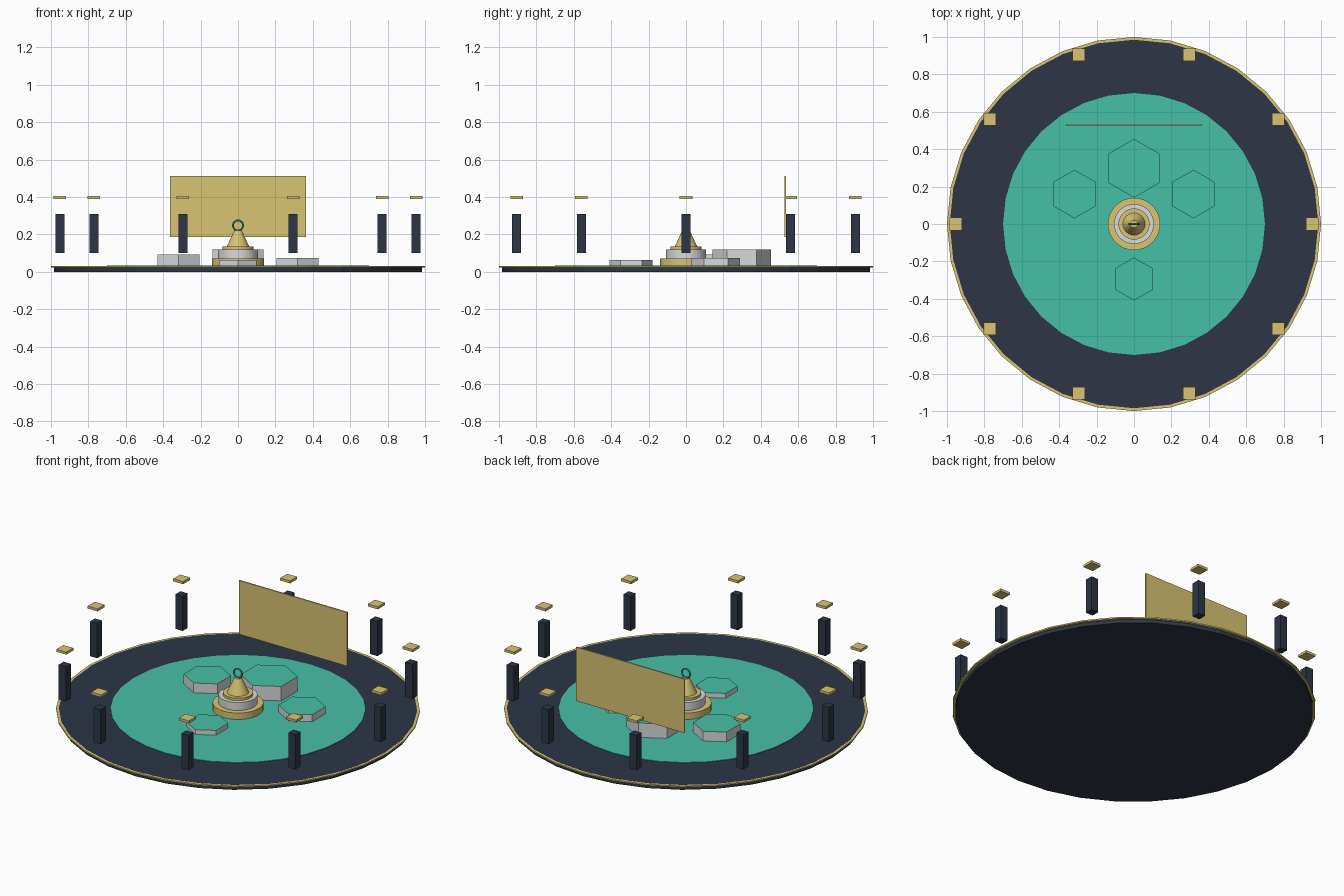
import bpy, math

if "Cube" in bpy.data.objects:
    bpy.data.objects.remove(bpy.data.objects["Cube"])


def material(name, rgb):
    m = bpy.data.materials.new(name)
    m.diffuse_color = (*rgb, 1)
    m.use_nodes = True
    m.node_tree.nodes["Principled BSDF"].inputs["Base Color"].default_value = m.diffuse_color
    return m


GOLD = material("gold", (0.69, 0.55, 0.17))
NAVY = material("navy", (0.026, 0.036, 0.061))
TEAL = material("teal", (0.061, 0.527, 0.381))
SILVER = material("silver", (0.68, 0.70, 0.72))


def finish(name, mat):
    o = bpy.context.object
    o.name = name
    o.data.materials.append(mat)
    return o


def frustum(name, mat, r1, r2, z0, z1, sides=32, x=0, y=0):
    bpy.ops.mesh.primitive_cone_add(vertices=sides, radius1=r1, radius2=r2, depth=z1 - z0,
                                    location=(x, y, (z0 + z1) / 2))
    return finish(name, mat)


def disc(name, mat, r, z0, z1, sides=32, x=0, y=0):
    return frustum(name, mat, r, r, z0, z1, sides, x, y)


def box(name, mat, sx, sy, z0, z1, x=0, y=0):
    bpy.ops.mesh.primitive_cube_add(size=1, location=(x, y, (z0 + z1) / 2))
    o = finish(name, mat)
    o.scale = (sx, sy, z1 - z0)
    return o


# Layered round floor
disc("floor_base", NAVY, 0.985, 0, 0.0302)
disc("floor_gold_rim", GOLD, 1.0, 0.022, 0.03)
disc("floor_inlay", TEAL, 0.70, 0.02, 0.033)

# Hexagonal platforms with teal tops
for name, x, y, r, top in [("back", 0, 0.298, 0.157, 0.12),
                           ("left", -0.318, 0.16, 0.13, 0.092),
                           ("right", 0.318, 0.16, 0.13, 0.075),
                           ("front", 0, -0.294, 0.115, 0.062)]:
    hexa = disc(name + "_platform", SILVER, r, 0.03, top, 6, x, y)
    hexa.data.materials.append(TEAL)
    for f in hexa.data.polygons:
        if f.normal.z > 0.9:
            f.material_index = 1

# Stepped central pedestal with cone and ring
disc("pedestal_lower", GOLD, 0.14, 0.03, 0.072)
disc("pedestal_middle", SILVER, 0.107, 0.07, 0.12)
disc("pedestal_upper", GOLD, 0.083, 0.118, 0.135)
frustum("pedestal_cone", GOLD, 0.06, 0.02, 0.134, 0.222, 24)
bpy.ops.mesh.primitive_torus_add(major_radius=0.027, minor_radius=0.005, major_segments=24,
                                 minor_segments=8, location=(0, 0, 0.248),
                                 rotation=(math.pi / 2, 0, 0))
finish("pedestal_ring", TEAL)

# Floating back panel
box("back_panel", GOLD, 0.725, 0.008, 0.187, 0.513, y=0.53)

# Ring of posts with floating caps
for i in range(10):
    a = math.tau * i / 10
    x, y = 0.952 * math.cos(a), 0.952 * math.sin(a)
    box(f"post_{i}", NAVY, 0.048, 0.048, 0.10, 0.31, x, y)
    box(f"post_cap_{i}", GOLD, 0.067, 0.067, 0.39, 0.405, x, y)
